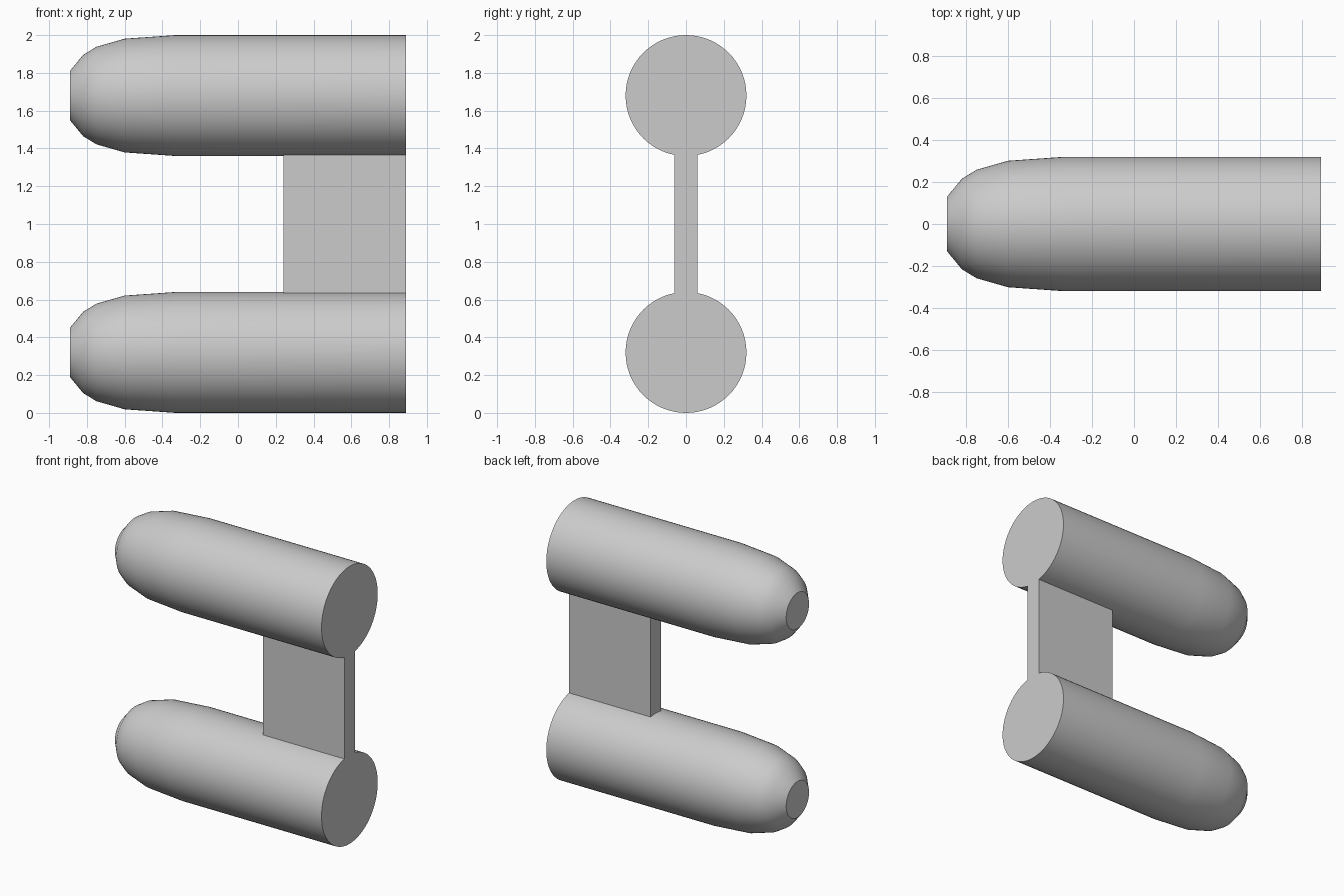
import bpy, bmesh, math

cube = bpy.data.objects.get("Cube")
if cube:
    bpy.data.objects.remove(cube, do_unlink=True)

grey = bpy.data.materials.new("light_grey")
grey.use_nodes = True
colour = (0.6, 0.6, 0.6, 1)
grey.diffuse_color = colour
grey.node_tree.nodes["Principled BSDF"].inputs["Base Color"].default_value = colour

RADIUS, HALF_LENGTH, SIDES = 0.32, 0.89, 64
LOW, HIGH = RADIUS, 2 - RADIUS
# Pod outline from blunt nose to flat tail: (x, radius)
OUTLINE = [(-HALF_LENGTH, 0.13), (-0.82, 0.215), (-0.75, 0.258),
           (-0.6, 0.301), (-0.33, RADIUS), (HALF_LENGTH, RADIUS)]


def add_object(name, bm):
    bmesh.ops.recalc_face_normals(bm, faces=bm.faces)
    mesh = bpy.data.meshes.new(name)
    bm.to_mesh(mesh)
    bm.free()
    mesh.materials.append(grey)
    obj = bpy.data.objects.new(name, mesh)
    bpy.context.collection.objects.link(obj)
    return obj


def add_pod(name, z):
    bm = bmesh.new()
    angles = [math.tau * i / SIDES for i in range(SIDES)]
    rings = [[bm.verts.new((x, r * math.cos(a), r * math.sin(a))) for a in angles]
             for x, r in OUTLINE]
    for a, b in zip(rings, rings[1:]):
        for i in range(SIDES):
            j = (i + 1) % SIDES
            bm.faces.new((a[i], a[j], b[j], b[i]))
    bm.faces.new(rings[0])
    bm.faces.new(rings[-1])
    obj = add_object(name, bm)
    obj.location.z = z
    bpy.ops.object.select_all(action="DESELECT")
    obj.select_set(True)
    bpy.context.view_layer.objects.active = obj
    bpy.ops.object.shade_smooth_by_angle(angle=math.radians(30))


# Two matching rounded pods
add_pod("lower_pod", LOW)
add_pod("upper_pod", HIGH)

# Flat plate joining the pods, flush with their tails
half_thickness, front_edge = 0.06, 0.24
seat = math.sqrt(RADIUS ** 2 - half_thickness ** 2)  # where plate meets the curve
bm = bmesh.new()
bmesh.ops.create_cube(bm, size=1)
bmesh.ops.scale(bm, verts=bm.verts, vec=(
    HALF_LENGTH - front_edge, 2 * half_thickness, HIGH - LOW - 2 * seat))
plate = add_object("connecting_plate", bm)
plate.location = ((HALF_LENGTH + front_edge) / 2, 0, 1)
